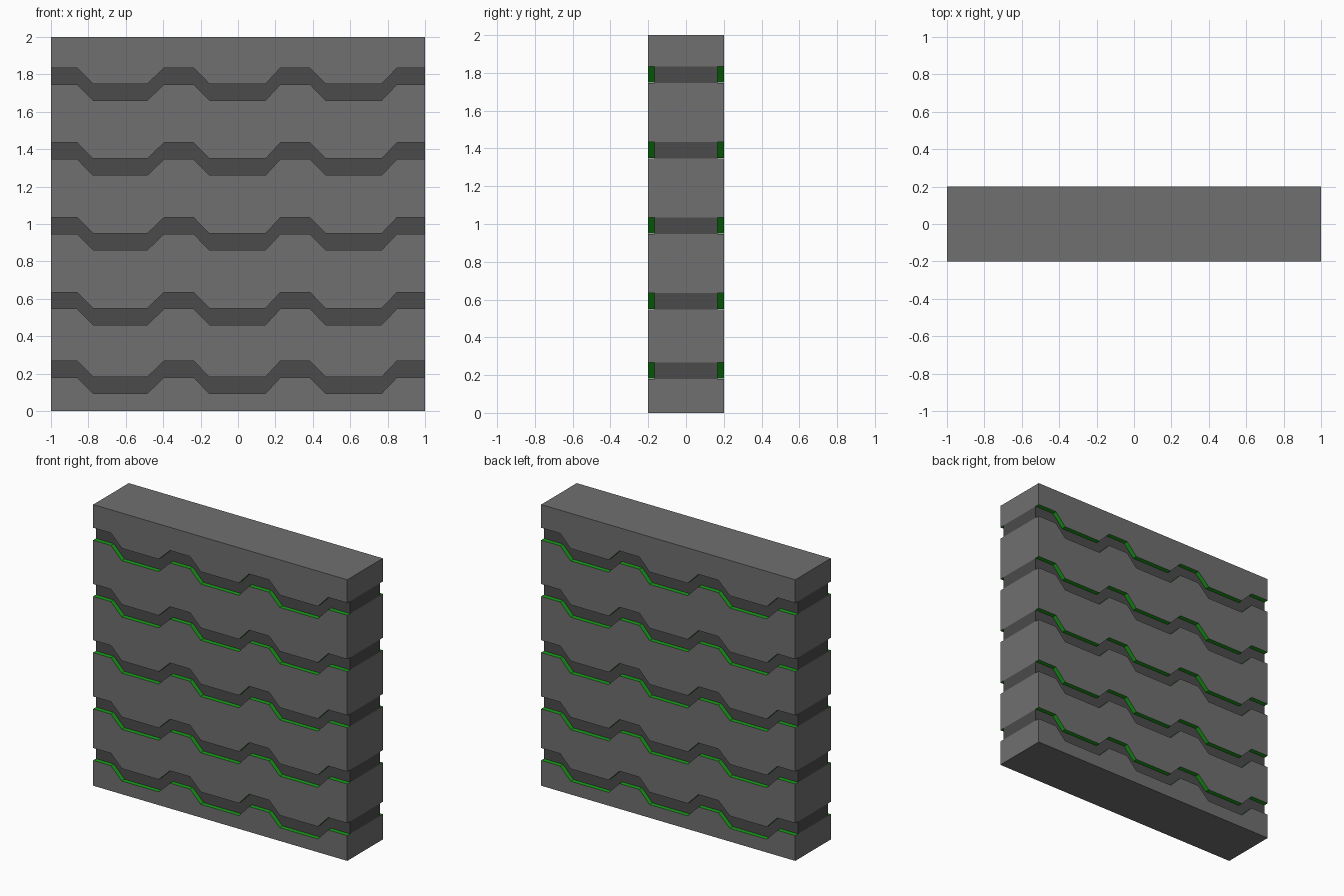
import bpy, bmesh

if "Cube" in bpy.data.objects:
    bpy.data.objects.remove(bpy.data.objects["Cube"])

HALF_DEPTH = 0.2      # slab half thickness
CORE_DEPTH = 0.168    # half thickness at the bottom of the grooves
GAP = 0.088           # groove height
DROP = 0.086          # height of each zigzag step
LOW_EDGES = [0.18, 0.547, 0.947, 1.347, 1.747]  # groove lower edge at the ends


def material(name, rgb):
    m = bpy.data.materials.new(name)
    m.diffuse_color = (*rgb, 1)
    m.use_nodes = True
    m.node_tree.nodes["Principled BSDF"].inputs["Base Color"].default_value = m.diffuse_color
    return m


GREY = material("slab_grey", (0.16, 0.16, 0.16))
DARK = material("core_dark_grey", (0.07, 0.07, 0.07))
GREEN = material("groove_green", (0.01, 0.35, 0.01))


def zigzag(z):
    """Stepped line across the wall: three dips, left to right."""
    pts = [(-1, z)]
    for i in range(3):
        x = -0.86 + 0.622 * i
        pts += [(x, z), (x + 0.085, z - DROP),
                (x + (0.375 if i == 0 else 0.385), z - DROP),
                (x + 0.465, z)]
    # last dip ends close to the right edge
    pts[-2:] = [(0.768, z - DROP), (0.85, z), (1, z)]
    return pts


def prism(name, lower, upper, half, mats, green_lower=False, green_upper=False):
    """Extrude the area between two lines through the wall thickness."""
    outline = lower + upper[::-1]
    n, nl = len(outline), len(lower)
    bm = bmesh.new()
    front = [bm.verts.new((x, -half, z)) for x, z in outline]
    back = [bm.verts.new((x, half, z)) for x, z in outline]
    bm.faces.new(front)
    bm.faces.new(back[::-1])
    for i in range(n):
        j = (i + 1) % n
        f = bm.faces.new((front[i], front[j], back[j], back[i]))
        if (green_lower and i < nl - 1) or (green_upper and nl <= i < n - 1):
            f.material_index = 1
    bmesh.ops.recalc_face_normals(bm, faces=bm.faces)
    mesh = bpy.data.meshes.new(name)
    bm.to_mesh(mesh)
    bm.free()
    for m in mats:
        mesh.materials.append(m)
    obj = bpy.data.objects.new(name, mesh)
    bpy.context.collection.objects.link(obj)


# Slabs, with green faces where they border a groove
bottoms = [[(-1, 0), (1, 0)]] + [zigzag(z + GAP) for z in LOW_EDGES]
tops = [zigzag(z) for z in LOW_EDGES] + [[(-1, 2), (1, 2)]]
for i, (lo, up) in enumerate(zip(bottoms, tops)):
    prism(f"wall_slab_{i + 1}", lo, up, HALF_DEPTH, [GREY, GREEN],
          green_lower=i > 0, green_upper=i < len(tops) - 1)

# Recessed dark core bands filling the grooves
for i, z in enumerate(LOW_EDGES):
    prism(f"groove_core_{i + 1}", zigzag(z), zigzag(z + GAP), CORE_DEPTH, [DARK])
